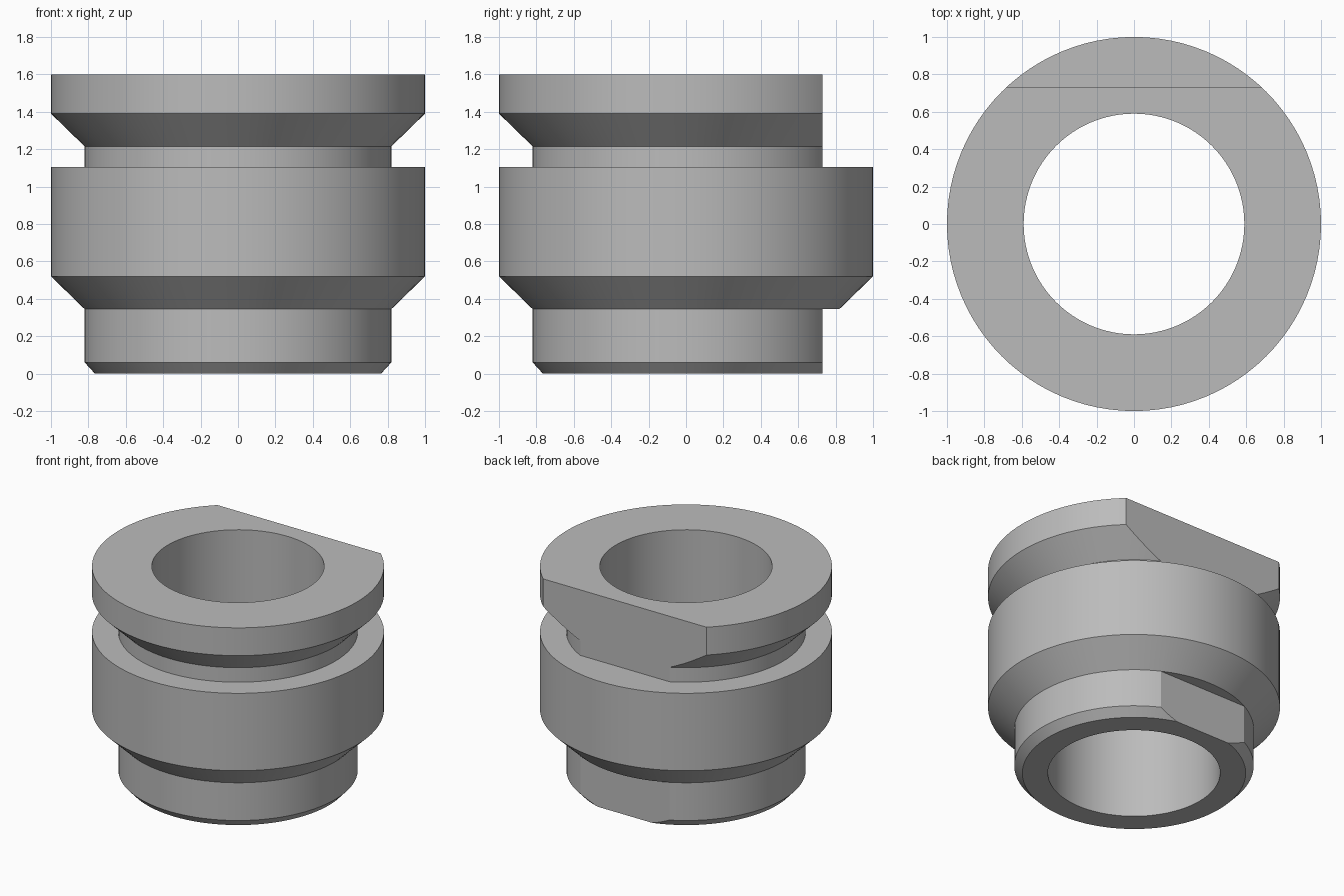
import bpy, bmesh, math
from mathutils import Matrix, Vector

if "Cube" in bpy.data.objects:
    bpy.data.objects.remove(bpy.data.objects["Cube"], do_unlink=True)

SEGMENTS = 96
FLAT_Y = 0.73          # position of the two rear flats
LOWER_TOP = 0.345      # lower flat ends here
UPPER_BASE = 1.105     # upper flat starts here
HEIGHT = 1.6
BORE = 0.59

# Plain grey metal
grey = bpy.data.materials.new("plain_grey")
grey.use_nodes = True
color = (0.5, 0.5, 0.5, 1)
grey.diffuse_color = color
grey.node_tree.nodes["Principled BSDF"].inputs["Base Color"].default_value = color


def add_object(name, bm):
    bmesh.ops.recalc_face_normals(bm, faces=bm.faces)
    mesh = bpy.data.meshes.new(name)
    bm.to_mesh(mesh)
    bm.free()
    mesh.materials.append(grey)
    obj = bpy.data.objects.new(name, mesh)
    bpy.context.collection.objects.link(obj)
    return obj


def revolve(name, profile):
    """Spin a closed (radius, height) profile around z."""
    bm = bmesh.new()
    verts = [bm.verts.new((r, 0, z)) for r, z in profile]
    edges = [bm.edges.new((v, verts[i - 1])) for i, v in enumerate(verts)]
    bmesh.ops.spin(bm, geom=verts + edges, cent=(0, 0, 0), axis=(0, 0, 1),
                   angle=math.tau, steps=SEGMENTS, use_merge=True)
    bmesh.ops.remove_doubles(bm, verts=bm.verts, dist=0.0001)
    return add_object(name, bm)


def flat_cutter(name, bottom, top):
    """Box behind the flat plane, used to mill away the rear."""
    bm = bmesh.new()
    bmesh.ops.create_cube(bm, size=1)
    size = Matrix.Diagonal(Vector((3, 1, top - bottom, 1)))
    place = Matrix.Translation((0, FLAT_Y + 0.5, (top + bottom) / 2))
    bmesh.ops.transform(bm, matrix=place @ size, verts=bm.verts)
    obj = add_object(name, bm)
    obj.hide_render = True
    return obj


# Bushing: chamfered neck, flared wide band, groove, flared top flange
bushing = revolve("grooved_bushing", [
    (BORE, 0), (0.765, 0), (0.82, 0.06), (0.82, LOWER_TOP), (1, 0.52),
    (1, UPPER_BASE), (0.82, UPPER_BASE), (0.82, 1.215), (1, 1.39),
    (1, HEIGHT), (BORE, HEIGHT)])

# Rear flats on the neck and on the flange
cutters = [flat_cutter("neck_flat_cutter", -0.2, LOWER_TOP),
           flat_cutter("flange_flat_cutter", UPPER_BASE, HEIGHT + 0.2)]
bpy.context.view_layer.objects.active = bushing
for cutter in cutters:
    mod = bushing.modifiers.new(cutter.name, 'BOOLEAN')
    mod.operation = 'DIFFERENCE'
    mod.solver = 'EXACT'
    mod.object = cutter
    bpy.ops.object.modifier_apply(modifier=mod.name)
for cutter in cutters:
    bpy.data.objects.remove(cutter, do_unlink=True)

# Smooth round walls, crisp machined edges
bpy.ops.object.select_all(action='DESELECT')
bushing.select_set(True)
bpy.ops.object.shade_smooth_by_angle(angle=math.radians(25))
